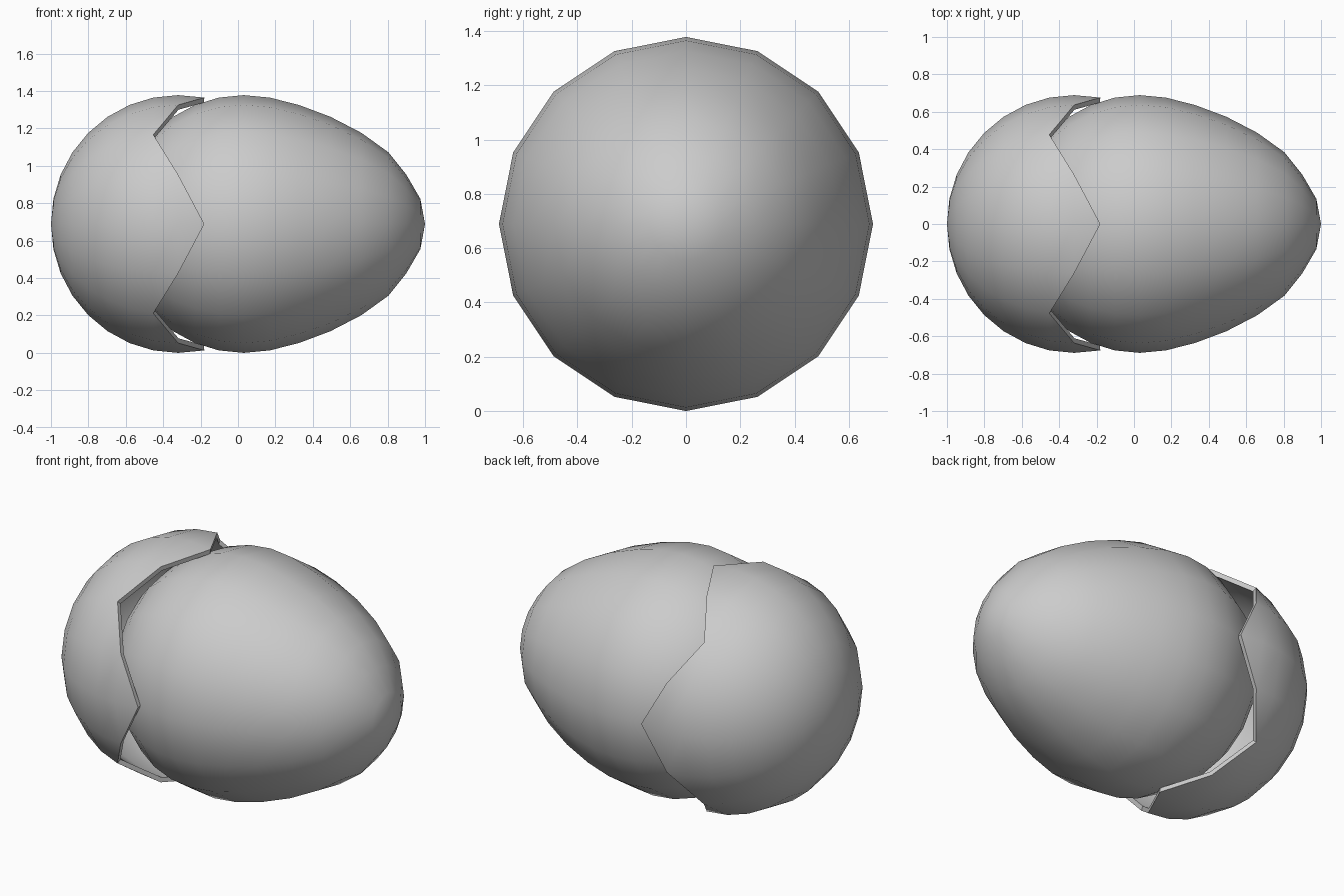
import bpy
import bmesh
from math import sin, cos, pi

cube = bpy.data.objects.get("Cube")
if cube:
    bpy.data.objects.remove(cube, do_unlink=True)

SEGMENTS = 16
HALF_RINGS = 8
RADIUS = 0.689
BLUNT = 0.68        # length of the rounded end
# Distances of the rings from the widest ring, towards the pointed end
POINTED = [0, 0.14, 0.295, 0.465, 0.63, 0.775, 0.87, 0.945, 0.97]

grey = bpy.data.materials.new("shell grey")
grey.use_nodes = True
grey.diffuse_color = (0.6, 0.6, 0.6, 1)
grey.node_tree.nodes["Principled BSDF"].inputs["Base Color"].default_value = grey.diffuse_color


def ring_x(k):
    return POINTED[k] if k >= 0 else BLUNT * sin(k * pi / 2 / HALF_RINGS)


def make_egg(name, centre_x, limit, thickness=0):
    """Egg lying along x; limit(j) is the last ring kept in column j."""
    bm = bmesh.new()
    verts = {}
    for k in range(-HALF_RINGS, HALF_RINGS + 1):
        pole = abs(k) == HALF_RINGS
        r = RADIUS * cos(k * pi / 2 / HALF_RINGS)
        for j in range(SEGMENTS):
            if k > limit(j):
                continue
            if pole and j > 0:
                verts[k, j] = verts[k, 0]
                continue
            a = 2 * pi * j / SEGMENTS
            y, z = (0, 0) if pole else (-r * cos(a), r * sin(a))
            verts[k, j] = bm.verts.new((ring_x(k), y, z))
    for k in range(-HALF_RINGS, HALF_RINGS):
        for j in range(SEGMENTS):
            n = (j + 1) % SEGMENTS
            corners = [(k, j), (k + 1, j), (k + 1, n), (k, n)]
            loop = list(dict.fromkeys(verts[c] for c in corners if c in verts))
            if len(loop) > 2:
                bm.faces.new(loop)
    bmesh.ops.recalc_face_normals(bm, faces=bm.faces)
    # Make sure the open shell faces outwards
    first = min(bm.faces, key=lambda f: f.calc_center_median().x)
    if first.normal.x > 0:
        bmesh.ops.reverse_faces(bm, faces=bm.faces)
    mesh = bpy.data.meshes.new(name)
    bm.to_mesh(mesh)
    bm.free()
    mesh.materials.append(grey)
    obj = bpy.data.objects.new(name, mesh)
    obj.location = (centre_x, 0, RADIUS)
    bpy.context.collection.objects.link(obj)
    bpy.ops.object.select_all(action='DESELECT')
    obj.select_set(True)
    bpy.context.view_layer.objects.active = obj
    if thickness:
        mod = obj.modifiers.new("thickness", 'SOLIDIFY')
        mod.thickness = thickness
        mod.offset = -1
        bpy.ops.object.modifier_apply(modifier=mod.name)
    bpy.ops.object.shade_smooth_by_angle()
    return obj


# Whole egg
make_egg("egg", 0.03, lambda j: HALF_RINGS)

# Cracked shell cap with a zigzag rim, over the rounded end
make_egg("cracked_shell", BLUNT - 1, lambda j: abs(j % 4 - 2) - 1, 0.027)
